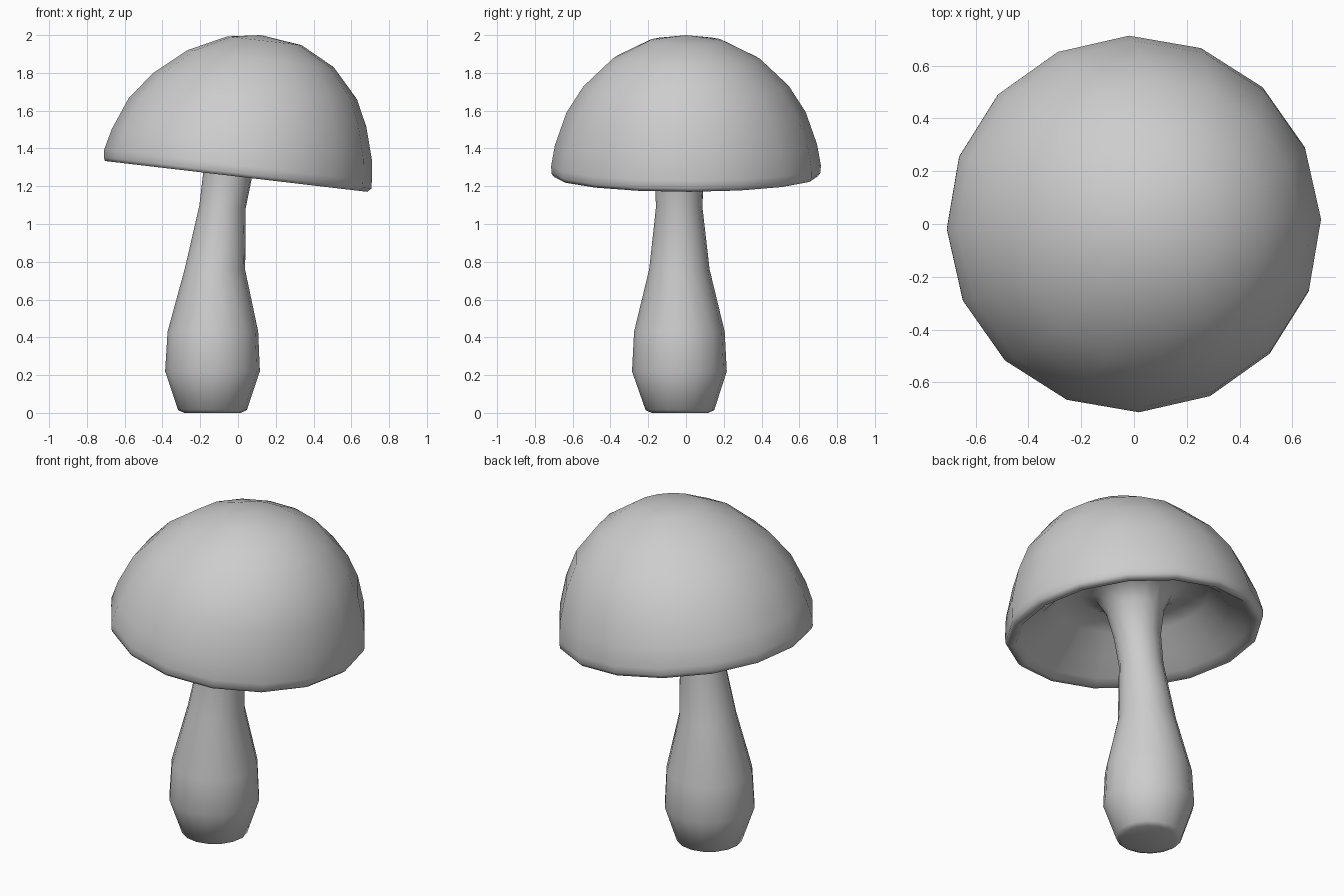
import bpy, bmesh, math

if "Cube" in bpy.data.objects:
    bpy.data.objects.remove(bpy.data.objects["Cube"])

SIDES = 16
PHASE = math.radians(1.5)
TILT = 6.7

grey = bpy.data.materials.new("plain_grey")
grey.diffuse_color = (0.61, 0.61, 0.61, 1)
grey.use_nodes = True
grey.node_tree.nodes["Principled BSDF"].inputs["Base Color"].default_value = grey.diffuse_color


def loft(name, rings, pole):
    """Skin rings (x, y, z, radius, tilt in degrees) from a pole point to a flat end."""
    bm = bmesh.new()
    loops = []
    for cx, cy, cz, r, tilt in rings:
        t = math.radians(tilt)
        loop = []
        for i in range(SIDES):
            a = PHASE + 2 * math.pi * i / SIDES
            u, v = r * math.cos(a), r * math.sin(a)
            loop.append(bm.verts.new((cx + u * math.cos(t), cy + v, cz - u * math.sin(t))))
        loops.append(loop)
    for a, b in zip(loops, loops[1:]):
        for i in range(SIDES):
            j = (i + 1) % SIDES
            bm.faces.new((a[i], a[j], b[j], b[i]))
    tip = bm.verts.new(pole)
    for i in range(SIDES):
        bm.faces.new((loops[0][i], loops[0][(i + 1) % SIDES], tip))
    bm.faces.new(loops[-1])
    bmesh.ops.recalc_face_normals(bm, faces=bm.faces)
    for f in bm.faces:
        f.smooth = True
    mesh = bpy.data.meshes.new(name)
    bm.to_mesh(mesh)
    bm.free()
    mesh.materials.append(grey)
    obj = bpy.data.objects.new(name, mesh)
    bpy.context.collection.objects.link(obj)
    return obj


# Leaning dome of the cap, down to its narrow rim
dome = [
    (0.14, 0, 1.970, 0.198, TILT),
    (0.12, 0, 1.875, 0.390, TILT),
    (0.09, 0, 1.730, 0.544, 7.3),
    (0.05, 0, 1.590, 0.634, 6.8),
    (0.02, 0, 1.420, 0.694, TILT),
    (0.00, 0, 1.310, 0.714, TILT),
    (-0.002, 0, 1.270, 0.713, TILT),
    (-0.01, 0, 1.252, 0.700, TILT),
]
# Underside: shallow outer slope, then a steeper hollow around the stem
underside = [
    (-0.01, 0, 1.253, 0.665, TILT),
    (-0.005, 0, 1.280, 0.635, TILT),
    (0.00, 0, 1.345, 0.530, TILT),
    (0.005, 0, 1.460, 0.425, TILT),
    (0.00, -0.005, 1.520, 0.300, TILT),
]
# Stem: flare, slim neck, bulbous foot
stem = [
    (-0.020, -0.020, 1.490, 0.210, TILT),
    (-0.035, -0.030, 1.410, 0.160, TILT),
    (-0.055, -0.036, 1.260, 0.130, 5),
    (-0.082, -0.036, 1.090, 0.123, 3),
    (-0.122, -0.035, 0.760, 0.160, 1),
    (-0.133, -0.035, 0.430, 0.240, 0),
    (-0.135, -0.035, 0.220, 0.251, 0),
    (-0.135, -0.032, 0.015, 0.182, 0),
    (-0.135, -0.032, 0.000, 0.150, 0),
]
loft("mushroom", dome + underside + stem, (0.12, 0, 2.0))
